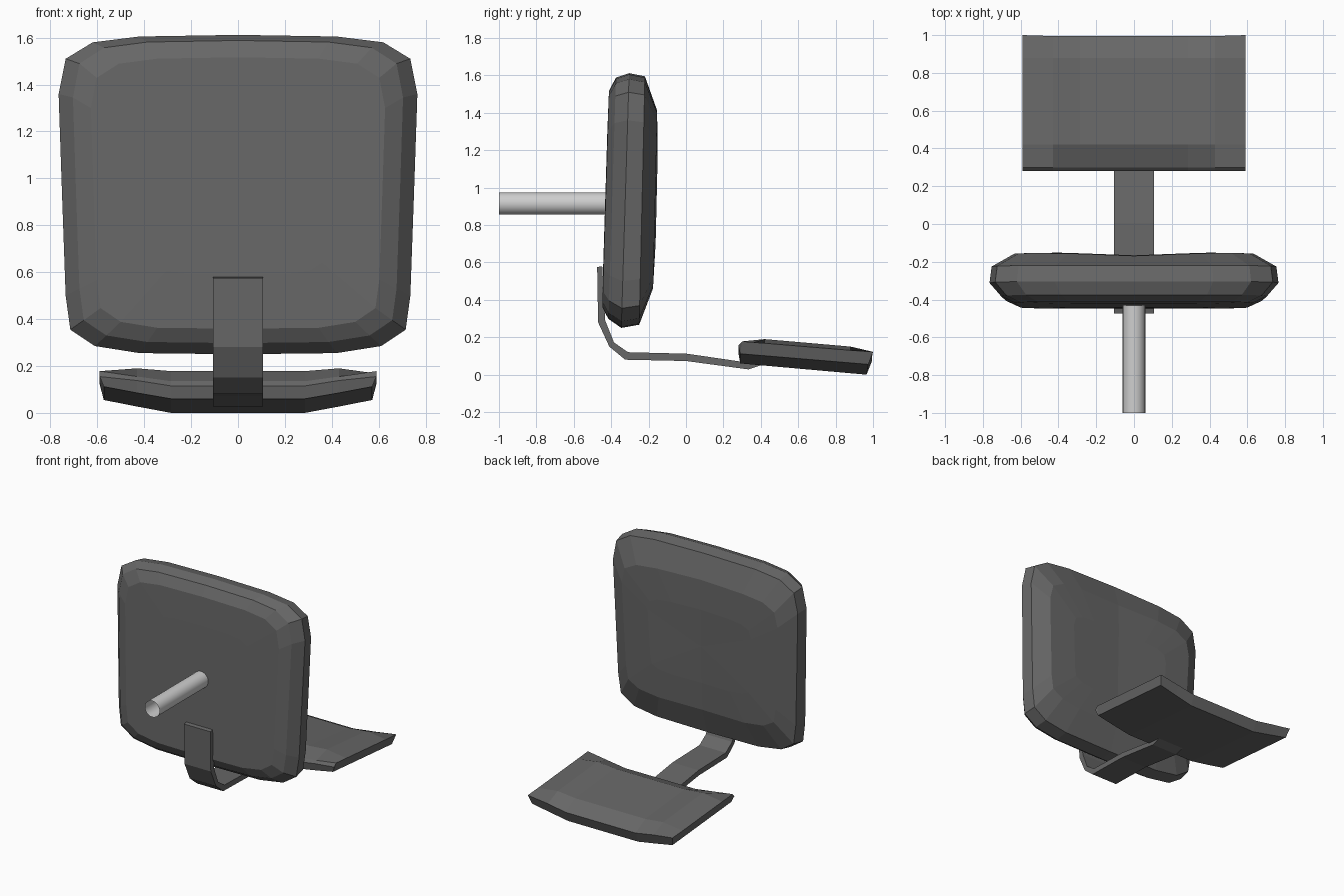
import bpy, bmesh, math

if "Cube" in bpy.data.objects:
    bpy.data.objects.remove(bpy.data.objects["Cube"])


def material(name, col):
    m = bpy.data.materials.new(name)
    m.diffuse_color = (*col, 1)
    m.use_nodes = True
    m.node_tree.nodes["Principled BSDF"].inputs["Base Color"].default_value = m.diffuse_color
    return m


DARK = material("dark_grey", (0.135, 0.135, 0.135))
LIGHT = material("light_metal", (0.62, 0.62, 0.62))


def finish(name, bm, mat):
    bmesh.ops.recalc_face_normals(bm, faces=bm.faces)
    me = bpy.data.meshes.new(name)
    bm.to_mesh(me)
    bm.free()
    me.materials.append(mat)
    ob = bpy.data.objects.new(name, me)
    bpy.context.collection.objects.link(ob)
    return ob


def loft(bm, rings):
    """Join closed rings of points with faces; returns the vertex rings."""
    vr = [[bm.verts.new(p) for p in r] for r in rings]
    for a, b in zip(vr, vr[1:]):
        n = len(a)
        for i in range(n):
            bm.faces.new((a[i], a[(i + 1) % n], b[(i + 1) % n], b[i]))
    return vr


# Back cushion: concentric rounded outlines stepping through its depth
half = [(0.42, 1.605), (0.62, 1.58), (0.735, 1.51), (0.765, 1.36),
        (0.75, 0.92), (0.735, 0.50), (0.715, 0.355), (0.61, 0.285), (0.42, 0.255)]
outline = ([(0, 1.612)] + half + [(0, 0.25)] + [(-x, z) for x, z in reversed(half)])
MID = 0.93
# width scale, upper scale, lower scale, depth
steps = [(0.50, 0.55, 0.50, -0.432), (0.82, 0.86, 0.84, -0.430),
         (0.92, 0.965, 0.93, -0.395), (1.0, 1.0, 1.0, -0.325),
         (0.985, 0.975, 0.975, -0.235), (0.83, 0.72, 0.70, -0.165),
         (0.55, 0.40, 0.40, -0.157)]


def cushion_point(x, z, step):
    sx, su, sl, y = step
    px = x * sx
    pz = MID + (z - MID) * (su if z > MID else sl)
    if y < -0.3:
        y += 0.02 * (pz - MID) / 0.65          # front leans back
    else:
        y += 0.015 * (pz - MID) / 0.65
        if y > -0.2:
            y -= 0.015 * max(0, 1 - abs(px) / 0.4)   # hollow middle
    return (px, y, pz)


bm = bmesh.new()
rings = loft(bm, [[cushion_point(x, z, s) for x, z in outline] for s in steps])
for ring, y in ((rings[0], -0.432), (rings[-1], -0.172)):
    c = bm.verts.new((0, y, MID))
    for i in range(len(ring)):
        bm.faces.new((ring[i], ring[(i + 1) % len(ring)], c))
finish("back_cushion", bm, DARK)

# Bent support strap: side profile extruded across x
prof = [(-0.475, 0.575), (-0.470, 0.28), (-0.41, 0.15), (-0.325, 0.08), (0, 0.073),
        (0.335, 0.028), (0.43, 0.06), (0.41, 0.10), (0.32, 0.066), (0.005, 0.112),
        (-0.31, 0.12), (-0.385, 0.172), (-0.432, 0.29), (-0.448, 0.58)]
bm = bmesh.new()
sides = loft(bm, [[(x, y, z) for y, z in prof] for x in (-0.107, 0.107)])
for r in sides:
    bm.faces.new(r)
finish("support_strap", bm, DARK)

# Foot pad: six-point side profiles lofted across x, upturned at the ends
middle = [(0.29, 0.06), (0.28, 0.115), (0.30, 0.135), (0.42, 0.178),
          (0.88, 0.135), (0.995, 0.075), (0.965, 0.0)]
shoulder = [(0.29, 0.085), (0.28, 0.138), (0.30, 0.155), (0.42, 0.19),
            (0.88, 0.15), (0.995, 0.10), (0.97, 0.027)]
end = [(0.29, 0.112), (0.28, 0.155), (0.30, 0.178), (0.42, 0.168),
       (0.88, 0.13), (1.0, 0.122), (0.975, 0.055)]
bm = bmesh.new()
cols = [(-0.59, end), (-0.43, shoulder), (-0.285, middle),
        (0.285, middle), (0.43, shoulder), (0.59, end)]
caps = []
for x, p in cols:
    ring = []
    for i, (y, z) in enumerate(p):
        tuck = 0.97 if p is end and i in (0, 6) else 1
        ring.append((x * tuck, y, z))
    caps.append(ring)
vr = loft(bm, caps)
for r in (vr[0], vr[-1]):
    bmesh.ops.triangulate(bm, faces=[bm.faces.new(r)])
finish("foot_pad", bm, DARK)

# Mounting rod: open tube
N = 24
bm = bmesh.new()
loft(bm, [[(0.06 * math.cos(2 * math.pi * i / N), y,
            0.915 + 0.06 * math.sin(2 * math.pi * i / N)) for i in range(N)]
          for y in (-1.0, -0.425)])
rod = finish("mounting_rod", bm, LIGHT)
for f in rod.data.polygons:
    f.use_smooth = True
